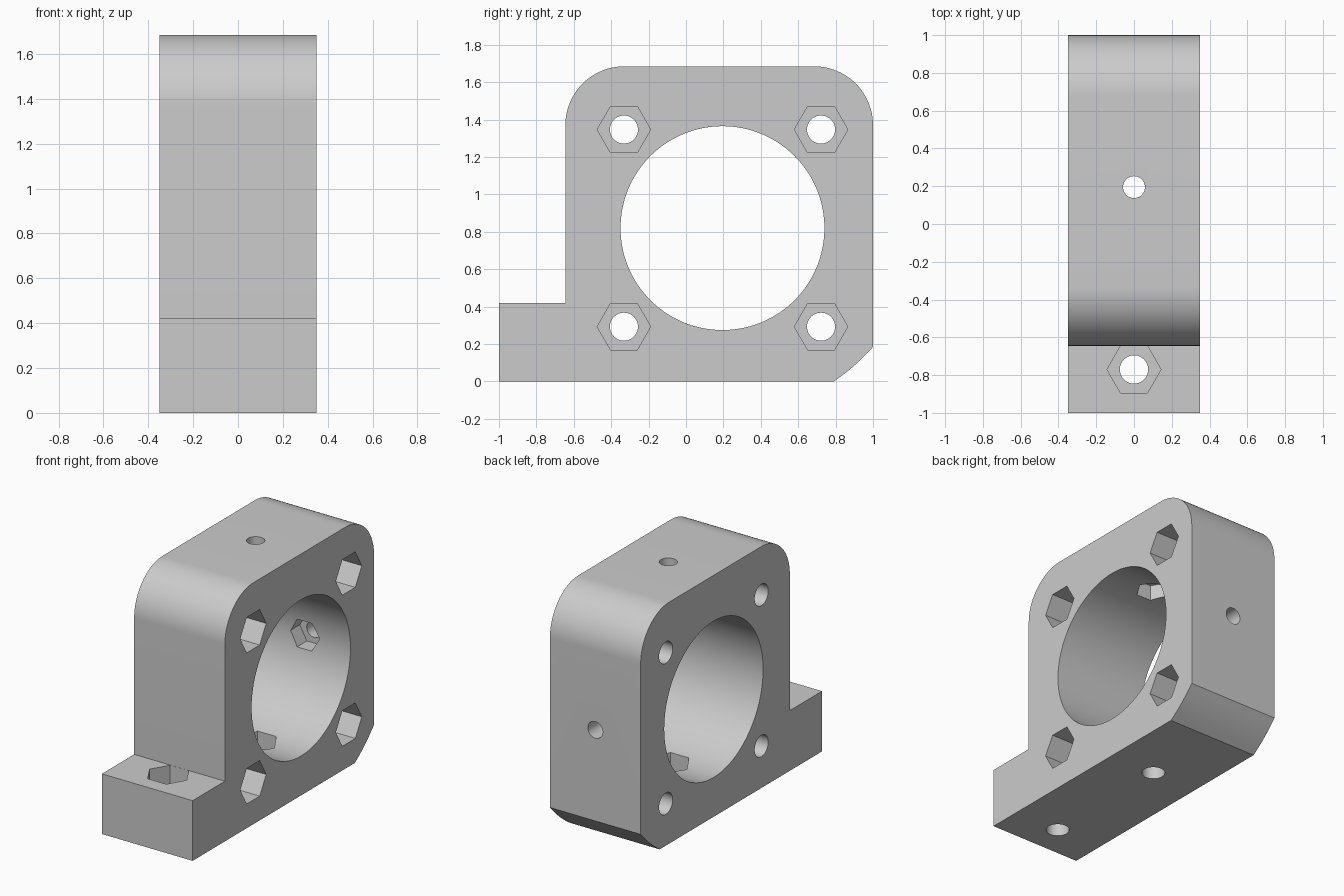
import bpy
import bmesh
import math
from mathutils import Vector

cube = bpy.data.objects.get("Cube")
if cube:
    bpy.data.objects.remove(cube, do_unlink=True)

HALF = 0.35                  # half thickness along x
BORE_Y, BORE_Z = 0.195, 0.82
BOLT = 0.527                 # bolt offset from the bore centre
HEIGHT, WALL, FOOT_TOP = 1.685, -0.645, 0.42
FOOT_HOLE_Y = -0.77
CORNER = 0.315

grey = bpy.data.materials.new("grey plastic")
grey.use_nodes = True
colour = (0.6, 0.6, 0.6, 1)
grey.diffuse_color = colour
grey.node_tree.nodes["Principled BSDF"].inputs["Base Color"].default_value = colour


def arc(cy, cz, r, start, end, steps=24):
    """Points (y, z) along an arc, angles in degrees."""
    angles = [math.radians(start + (end - start) * i / steps) for i in range(steps + 1)]
    return [(cy + r * math.cos(a), cz + r * math.sin(a)) for a in angles]


def chamfer_arc(a, b, bulge, steps=10):
    """Slightly bowed line from a to b."""
    a, b = Vector(a), Vector(b)
    out = Vector((b.y - a.y, a.x - b.x)).normalized()
    return [tuple(a.lerp(b, i / steps) + out * bulge * math.sin(math.pi * i / steps))
            for i in range(steps + 1)]


# Bracket outline: foot, rounded upper corners, bowed lower back corner
outline = [(-1, 0)]
outline += chamfer_arc((0.79, 0), (1, 0.185), 0.009)
outline += arc(1 - CORNER, HEIGHT - CORNER, CORNER, 0, 90)
outline += arc(WALL + CORNER, HEIGHT - CORNER, CORNER, 90, 180)
outline += [(WALL, FOOT_TOP), (-1, FOOT_TOP)]

bm = bmesh.new()
face = bm.faces.new([bm.verts.new((-HALF, y, z)) for y, z in outline])
side = bmesh.ops.extrude_face_region(bm, geom=[face])
moved = [g for g in side["geom"] if isinstance(g, bmesh.types.BMVert)]
bmesh.ops.translate(bm, verts=moved, vec=(2 * HALF, 0, 0))
bmesh.ops.recalc_face_normals(bm, faces=bm.faces)
mesh = bpy.data.meshes.new("mounting_bracket")
bm.to_mesh(mesh)
bm.free()
bracket = bpy.data.objects.new("mounting_bracket", mesh)
bpy.context.collection.objects.link(bracket)
mesh.materials.append(grey)


def cut(start, end, radius, sides=40):
    """Subtract a straight prism running from start to end."""
    start, end = Vector(start), Vector(end)
    axis = end - start
    # one polygon vertex points along y for x-cuts, otherwise along x
    u = Vector((0, 1, 0)) if abs(axis.x) > 0 else Vector((1, 0, 0))
    v = axis.normalized().cross(u)
    bm = bmesh.new()
    rings = []
    for centre in (start, end):
        rings.append([bm.verts.new(centre + radius * (u * math.cos(t) + v * math.sin(t)))
                      for t in (math.tau * i / sides for i in range(sides))])
    for i in range(sides):
        j = (i + 1) % sides
        bm.faces.new((rings[0][i], rings[0][j], rings[1][j], rings[1][i]))
    bm.faces.new(rings[0])
    bm.faces.new(rings[1])
    bmesh.ops.recalc_face_normals(bm, faces=bm.faces)
    data = bpy.data.meshes.new("cutter")
    bm.to_mesh(data)
    bm.free()
    data.materials.append(grey)
    cutter = bpy.data.objects.new("cutter", data)
    cutter.hide_render = True
    bpy.context.collection.objects.link(cutter)
    mod = bracket.modifiers.new("cut", "BOOLEAN")
    mod.operation = "DIFFERENCE"
    mod.solver = "EXACT"
    mod.object = cutter
    bpy.ops.object.modifier_apply(modifier=mod.name)
    bpy.data.objects.remove(cutter, do_unlink=True)


bpy.ops.object.select_all(action="DESELECT")
bracket.select_set(True)
bpy.context.view_layer.objects.active = bracket

# Main bore
cut((-1, BORE_Y, BORE_Z), (1, BORE_Y, BORE_Z), 0.545, 128)

# Four bolt holes with hexagonal pockets on the left face
for sy in (-1, 1):
    for sz in (-1, 1):
        y, z = BORE_Y + sy * BOLT, BORE_Z + sz * BOLT
        cut((-1, y, z), (1, y, z), 0.075)
        cut((HALF - 0.3, y, z), (HALF + 0.1, y, z), 0.143, 6)

# Foot bolt hole and its pocket
cut((0, FOOT_HOLE_Y, -0.1), (0, FOOT_HOLE_Y, 0.6), 0.075)
cut((0, FOOT_HOLE_Y, FOOT_TOP - 0.2), (0, FOOT_HOLE_Y, 0.5), 0.143, 6)

# Base bolt hole with a pocket opening into the bore
cut((0, BORE_Y, -0.1), (0, BORE_Y, 0.5), 0.075)
cut((0, BORE_Y, 0.15), (0, BORE_Y, 0.5), 0.143, 6)

# Top and back set screw holes with nut pockets opening into the bore
for d in (Vector((0, 0, 1)), Vector((0, 1, 0))):
    centre = Vector((0, BORE_Y, BORE_Z))
    cut(centre + d * 0.4, centre + d * 1.1, 0.058)
    cut(centre + d * 0.4, centre + d * 0.645, 0.112, 6)

bpy.ops.object.shade_smooth_by_angle(angle=math.radians(25))
